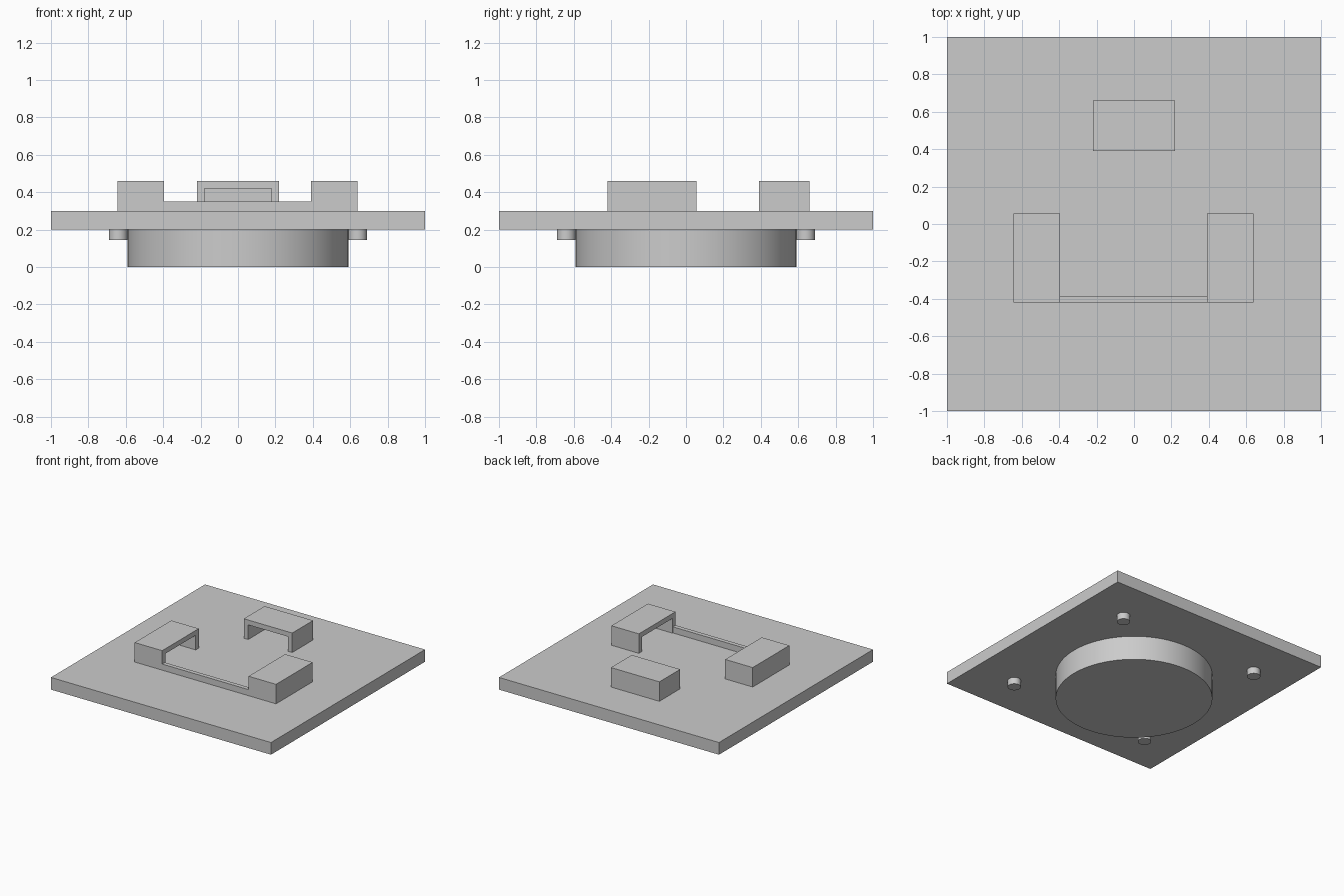
import bpy
import bmesh
from math import radians
from mathutils import Matrix, Vector

cube = bpy.data.objects.get("Cube")
if cube:
    bpy.data.objects.remove(cube, do_unlink=True)

gray = bpy.data.materials.new("light gray")
gray.use_nodes = True
GRAY = (0.6, 0.6, 0.6, 1)
gray.diffuse_color = GRAY
gray.node_tree.nodes["Principled BSDF"].inputs["Base Color"].default_value = GRAY

PLATE_BOTTOM, PLATE_TOP, BLOCK_TOP = 0.2, 0.3, 0.46
WALL = 0.04


def finish(name, bm):
    mesh = bpy.data.meshes.new(name)
    bmesh.ops.recalc_face_normals(bm, faces=bm.faces)
    bm.to_mesh(mesh)
    bm.free()
    obj = bpy.data.objects.new(name, mesh)
    bpy.context.collection.objects.link(obj)
    mesh.materials.append(gray)
    return obj


def box(name, low, high):
    low, high = Vector(low), Vector(high)
    bm = bmesh.new()
    bmesh.ops.create_cube(bm, size=1, matrix=Matrix.Translation((low + high) / 2)
                          @ Matrix.Diagonal((*(high - low), 1)))
    return finish(name, bm)


def cylinder(name, x, y, bottom, top, radius, sides):
    bm = bmesh.new()
    bmesh.ops.create_cone(bm, cap_ends=True, segments=sides, radius1=radius,
                          radius2=radius, depth=top - bottom,
                          matrix=Matrix.Translation((x, y, (bottom + top) / 2)))
    obj = finish(name, bm)
    bpy.ops.object.select_all(action='DESELECT')
    obj.select_set(True)
    bpy.context.view_layer.objects.active = obj
    bpy.ops.object.shade_smooth_by_angle(angle=radians(30))
    return obj


def pocket(name, low, high, open_side):
    """Hollow block on the plate, open along one horizontal direction."""
    block = box(name, (*low, PLATE_TOP), (*high, BLOCK_TOP))
    inner_low = [v + WALL for v in low]
    inner_high = [v - WALL for v in high]
    for axis, step in enumerate(open_side):
        if step < 0:
            inner_low[axis] -= 2 * WALL
        elif step > 0:
            inner_high[axis] += 2 * WALL
    cutter = box(name + "_cutter", (*inner_low, PLATE_TOP - WALL),
                 (*inner_high, BLOCK_TOP - WALL))
    cutter.hide_render = True
    cut = block.modifiers.new("opening", 'BOOLEAN')
    cut.operation = 'DIFFERENCE'
    cut.solver = 'EXACT'
    cut.object = cutter
    bpy.context.view_layer.objects.active = block
    bpy.ops.object.modifier_apply(modifier=cut.name)
    bpy.data.objects.remove(cutter, do_unlink=True)


# Base plate with the round boss and four pins below
box("base_plate", (-1, -1, PLATE_BOTTOM), (1, 1, PLATE_TOP))
cylinder("round_boss", 0, 0, 0, PLATE_BOTTOM, 0.59, 96)
for side, x in (("right", -0.64), ("left", 0.64)):
    for end, y in (("front", -0.64), ("back", 0.64)):
        cylinder(f"{end}_{side}_pin", x, y, 0.145, PLATE_BOTTOM, 0.05, 32)

# Hollow blocks opening toward the middle
pocket("back_block", (-0.22, 0.39), (0.22, 0.66), (0, -1))
pocket("right_block", (-0.645, -0.42), (-0.395, 0.055), (1, 0))
pocket("left_block", (0.39, -0.42), (0.64, 0.055), (-1, 0))

# Low rail joining the side blocks
box("front_rail", (-0.395, -0.42, PLATE_TOP), (0.39, -0.385, 0.35))
